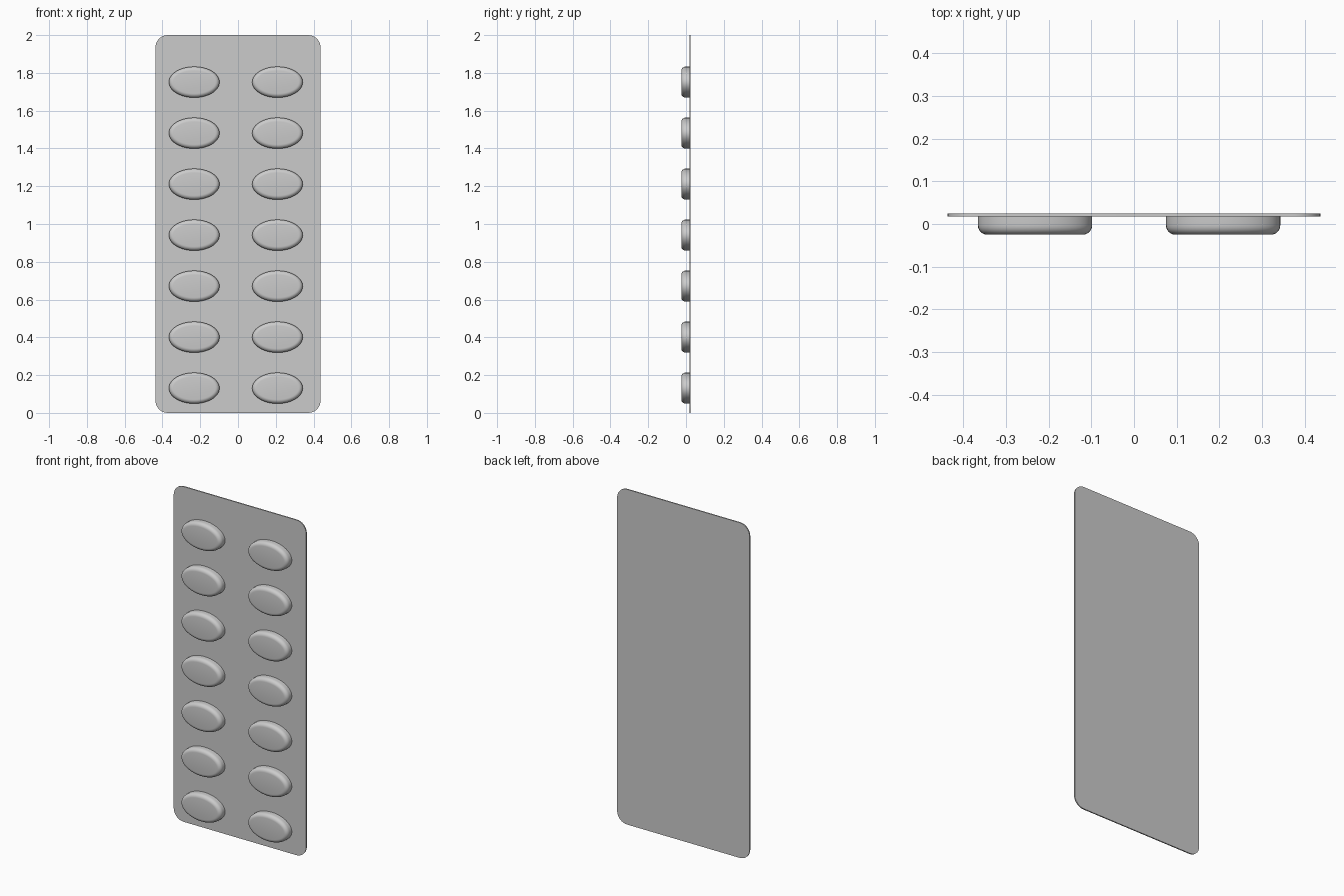
import bpy, bmesh, math

cube = bpy.data.objects.get("Cube")
if cube:
    bpy.data.objects.remove(cube, do_unlink=True)

foil = bpy.data.materials.new("silver grey foil")
foil.use_nodes = True
GREY = (0.6, 0.6, 0.6, 1)
foil.diffuse_color = GREY
foil.node_tree.nodes["Principled BSDF"].inputs["Base Color"].default_value = GREY

BACK, CARD_FRONT, BUBBLE_FRONT = 0.025, 0.018, -0.025
W, H, CORNER = 0.437, 2.0, 0.065


def loft(name, rings, sharp):
    """Skin a list of equal-length point rings and cap both ends."""
    bm = bmesh.new()
    loops = [[bm.verts.new(p) for p in ring] for ring in rings]
    n = len(loops[0])
    for a, b in zip(loops, loops[1:]):
        for i in range(n):
            j = (i + 1) % n
            bm.faces.new((a[i], a[j], b[j], b[i]))
    bm.faces.new(loops[0])
    bm.faces.new(loops[-1])
    bmesh.ops.recalc_face_normals(bm, faces=bm.faces)
    mesh = bpy.data.meshes.new(name)
    bm.to_mesh(mesh)
    bm.free()
    mesh.materials.append(foil)
    obj = bpy.data.objects.new(name, mesh)
    bpy.context.collection.objects.link(obj)
    bpy.ops.object.select_all(action='DESELECT')
    obj.select_set(True)
    bpy.context.view_layer.objects.active = obj
    bpy.ops.object.shade_smooth_by_angle(angle=math.radians(sharp))
    return obj


def card_ring(y, steps=8):
    points = []
    for k, (sx, sz) in enumerate([(1, 1), (-1, 1), (-1, -1), (1, -1)]):
        for s in range(steps + 1):
            a = (k + s / steps) * math.pi / 2
            points.append((sx * (W - CORNER) + CORNER * math.cos(a), y,
                           H / 2 + sz * (H / 2 - CORNER) + CORNER * math.sin(a)))
    return points


def oval_ring(x, z, inset, y, n=48):
    return [(x + (0.134 - inset) * math.cos(t), y, z + (0.082 - inset) * math.sin(t))
            for t in (2 * math.pi * i / n for i in range(n))]


# Flat backing card with rounded corners
loft("backing_card", [card_ring(BACK), card_ring(CARD_FRONT)], 40)

# Two columns of oval bubbles with rounded front rims
FILLET = 0.022
for side, x in (("right", -0.232), ("left", 0.209)):
    for row in range(7):
        z = 0.131 + row * 0.27
        rings = [oval_ring(x, z, 0, CARD_FRONT + 0.002)]
        for s in range(7):
            a = s / 6 * math.pi / 2
            rings.append(oval_ring(x, z, FILLET * (1 - math.cos(a)),
                                   BUBBLE_FRONT + FILLET * (1 - math.sin(a))))
        loft(f"{side}_bubble_{row + 1}", rings, 40)
